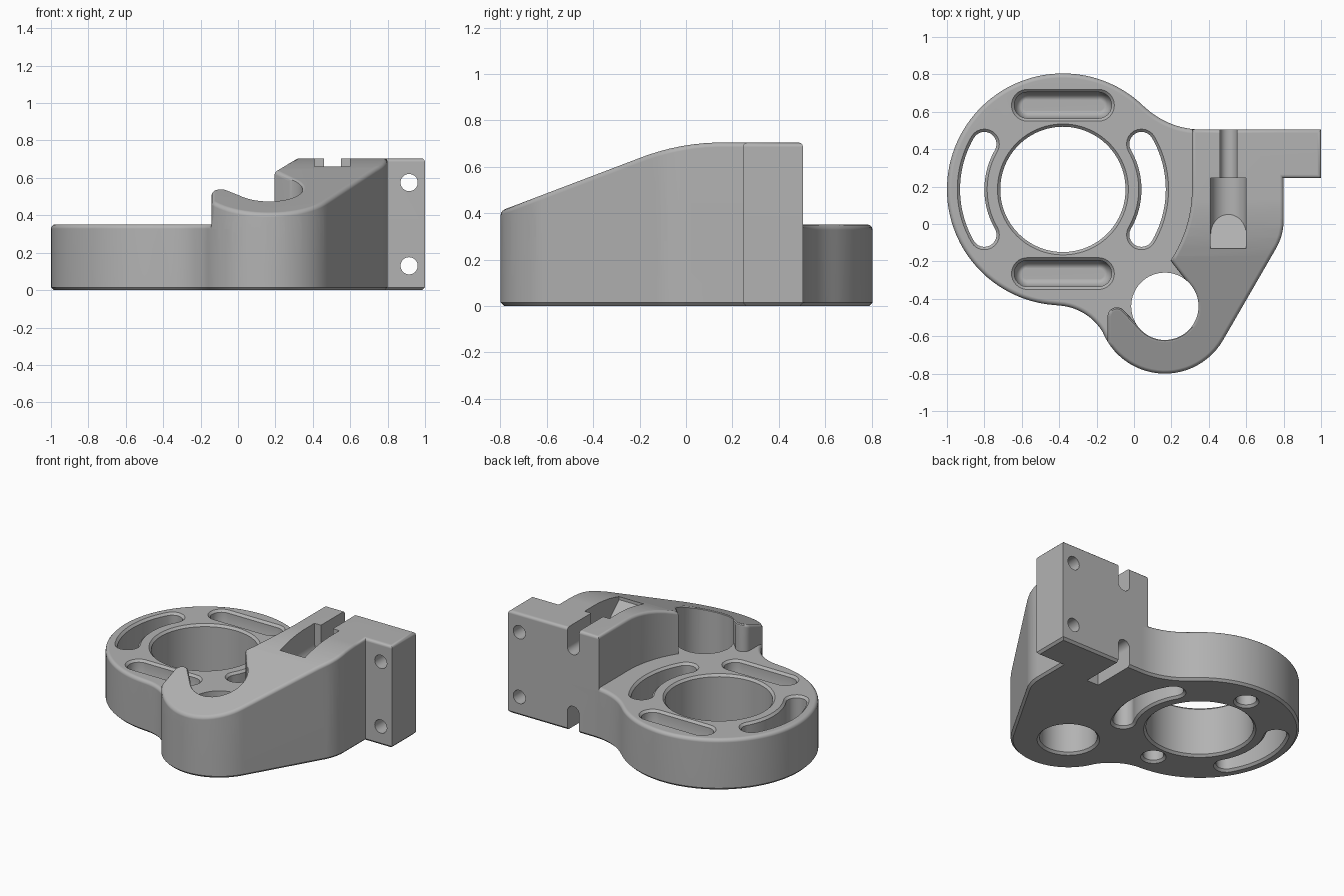
import bpy, bmesh
from math import sin, cos, radians, pi
from mathutils import Vector

cube = bpy.data.objects.get("Cube")
if cube:
    bpy.data.objects.remove(cube, do_unlink=True)

H = 0.705                      # full height of the clamp block
BASE = 0.352                   # thickness of the ring plate
RING = Vector((-0.38, 0.185))  # centre of the large bore
LOBE = Vector((0.165, -0.44))  # centre of the small bore
SCREW_Z = 0.575

grey = bpy.data.materials.new("plain_grey")
grey.use_nodes = True
grey.diffuse_color = (0.45, 0.45, 0.45, 1)
grey.node_tree.nodes["Principled BSDF"].inputs["Base Color"].default_value = (0.45, 0.45, 0.45, 1)


def arc(c, r, a0, a1, n=16):
    return [Vector((c[0] + r * cos(radians(a0 + (a1 - a0) * i / n)),
                    c[1] + r * sin(radians(a0 + (a1 - a0) * i / n)))) for i in range(n + 1)]


def circle(c, r, n=64):
    return arc(c, r, 0, 360, n)[:-1]


def offset(pts, d):
    """Move a counter-clockwise outline outwards by d."""
    out = []
    for i, p in enumerate(pts):
        a, b = (p - pts[i - 1]).normalized(), (pts[(i + 1) % len(pts)] - p).normalized()
        n1, n2 = Vector((a.y, -a.x)), Vector((b.y, -b.x))
        out.append(p + (n1 + n2) * d / max(1 + n1.dot(n2), 0.3))
    return out


def prism(pts, layers):
    """Loft an outline through (height, offset) layers."""
    bm = bmesh.new()
    rings = [[bm.verts.new((p.x, p.y, z)) for p in offset(pts, d)] for z, d in layers]
    bm.faces.new(rings[0][::-1])
    bm.faces.new(rings[-1])
    n = len(pts)
    for lo, hi in zip(rings, rings[1:]):
        for i in range(n):
            j = (i + 1) % n
            bm.faces.new((lo[i], lo[j], hi[j], hi[i]))
    return bm


def along_y(bm, flip=False):
    """Turn an upright prism so that its height runs along y."""
    for v in bm.verts:
        x, z, y = v.co
        v.co = (x, y, H - z if flip else z)
    return bm


def make(name, bm):
    bmesh.ops.recalc_face_normals(bm, faces=bm.faces)
    me = bpy.data.meshes.new(name)
    bm.to_mesh(me)
    bm.free()
    me.materials.append(grey)
    ob = bpy.data.objects.new(name, me)
    bpy.context.collection.objects.link(ob)
    return ob


# Ring plate with filleted outline
lobe_arc = arc(LOBE, 0.36, 206.4, 330, 24)
side_arc = arc((0.5, 0.02), 0.3, -30, 0, 6)
lug = [Vector(p) for p in ((0.8, 0.245), (1, 0.245), (1, 0.505))]
outline = (arc(RING, 0.62, 45.7, 266, 72) + arc((-0.42, -0.73), 0.295, 86, 26.4, 12)[1:-1]
           + lobe_arc + side_arc + lug + arc((0.36, 0.945), 0.44, 270, 225.7, 14)[:-1])
body = make("bracket_body", prism(outline, [
    (0, -0.015), (0.015, 0), (BASE - 0.024, 0), (BASE - 0.012, -0.003),
    (BASE - 0.003, -0.012), (BASE, -0.024)]))

# Tall clamp block with open hook around the small bore
hook_x = lobe_arc[1].x
tall = (lobe_arc[1:] + side_arc + lug
        + [Vector((0.31, 0.505))] + arc(RING, 0.69, 0, -33.5, 10)
        + arc(LOBE, 0.175, 45, -135, 24)
        + arc((hook_x + 0.05, -0.495), 0.05, 45, 180, 8))
bm = prism(tall, [(0.1, 0), (1.1, 0)])
for i in range(8):             # sloped top easing into the level top
    t = radians(20.8) * (1 - i / 7)
    cut = bmesh.ops.bisect_plane(
        bm, geom=bm.verts[:] + bm.edges[:] + bm.faces[:], dist=1e-5,
        plane_co=(0, 0.16 - sin(t), H - (1 - cos(t))),
        plane_no=(0, -sin(t), cos(t)), clear_outer=True)
    bmesh.ops.holes_fill(bm, edges=[e for e in bm.edges if e.is_boundary], sides=0)
bmesh.ops.recalc_face_normals(bm, faces=bm.faces)
rim = []
for e in bm.edges:
    nz = sorted(f.normal.z for f in e.link_faces)
    if len(nz) == 2 and abs(nz[0]) < 0.1 and nz[1] > 0.5:
        rim.append(e)
bmesh.ops.bevel(bm, geom=rim, offset=0.02, segments=3, profile=0.5, affect='EDGES')
block = make("clamp_block", bm)


def combine(tool, operation):
    mod = body.modifiers.new(operation, 'BOOLEAN')
    mod.operation, mod.solver, mod.object = operation, 'EXACT', tool
    bpy.context.view_layer.objects.active = body
    bpy.ops.object.modifier_apply(modifier=mod.name)
    bpy.data.objects.remove(tool, do_unlink=True)


def carve(name, bm):
    ob = make(name, bm)
    ob.hide_render = True
    combine(ob, 'DIFFERENCE')


combine(block, 'UNION')

# Bores with chamfered rims
through = [(-0.01, 0.025), (0.015, 0), (BASE - 0.015, 0), (BASE + 0.01, 0.025)]
carve("large_bore", prism(circle(RING, 0.335, 96), through))
carve("small_bore", prism(circle(LOBE, 0.18), through[:2] + [(1, 0)]))

# Curved slots either side of the large bore
for a in (0, 180):
    e0, e1 = (RING + 0.485 * Vector((cos(radians(a + s)), sin(radians(a + s)))) for s in (-30, 30))
    slot = (arc(RING, 0.55, a - 30, a + 30, 20) + arc(e1, 0.065, a + 30, a + 210, 12)[1:-1]
            + arc(RING, 0.42, a + 30, a - 30, 20) + arc(e0, 0.065, a + 150, a + 330, 12)[1:-1])
    carve("curved_slot", prism(slot, through))

# Shallow pockets above and blind holes below
for y in (RING.y + 0.45, RING.y - 0.45):
    pill = arc((-0.19, y), 0.07, -90, 90) + arc((-0.57, y), 0.07, 90, 270)
    carve("shallow_pocket", prism(pill, [
        (0.22, -0.04), (0.23, -0.02), (0.26, 0), (BASE - 0.015, 0), (BASE + 0.01, 0.025)]))
    carve("blind_hole", prism(circle((RING.x, y), 0.065, 32), through[:2] + [(0.15, 0)]))

# Screw channels, ramped head pockets and lug holes, top and bottom
for flip in (False, True):
    def channel(r):
        return (arc((0.505, SCREW_Z), r, 180, 360, 20)
                + [Vector((0.505 + r, 0.8)), Vector((0.505 - r, 0.8))])

    head = along_y(prism(channel(0.095), [(-0.13, 0), (0.245, 0)]))
    bmesh.ops.bisect_plane(
        head, geom=head.verts[:] + head.edges[:] + head.faces[:],
        plane_co=(0, 0.05, 0.481), plane_no=(0, 0.16, 0.18), clear_inner=True)
    bmesh.ops.holes_fill(head, edges=[e for e in head.edges if e.is_boundary], sides=0)
    if flip:
        for v in head.verts:
            v.co.z = H - v.co.z
    carve("head_pocket", head)
    carve("screw_channel", along_y(prism(channel(0.045), [(0.2, 0), (0.6, 0)]), flip))
    carve("lug_hole", along_y(prism(circle((0.915, SCREW_Z), 0.046, 32), [(0.2, 0), (0.6, 0)]), flip))

# Smooth shading with crisp edges
bpy.ops.object.select_all(action='DESELECT')
body.select_set(True)
bpy.context.view_layer.objects.active = body
bpy.ops.object.shade_smooth_by_angle(angle=radians(35))
weighted = body.modifiers.new("weighted_normals", 'WEIGHTED_NORMAL')
weighted.keep_sharp = True
